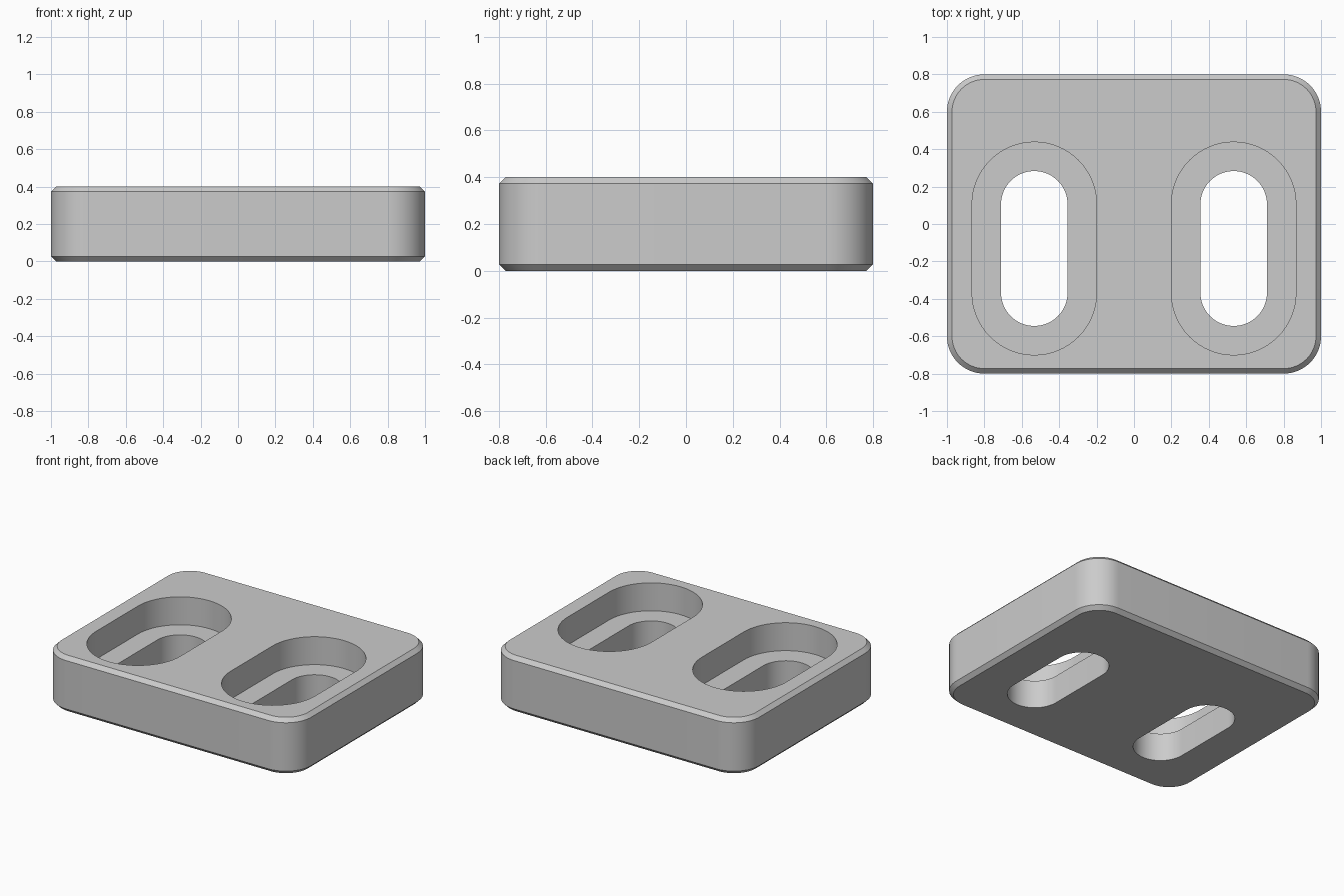
import bpy
import bmesh
from math import cos, sin, pi, radians

cube = bpy.data.objects.get("Cube")
if cube:
    bpy.data.objects.remove(cube, do_unlink=True)

HALF_X, HALF_Y, HEIGHT = 1.0, 0.8, 0.4
CORNER, CHAMFER = 0.2, 0.027
SLOT_X, SLOT_Y, SLOT_RUN = 0.533, -0.131, 0.236
POCKET_R, SLOT_R, FLOOR_Z = 0.333, 0.178, 0.2
STEPS = 16

bm = bmesh.new()


def ring(cx, cy, hx, hy, r, z):
    """Closed loop of edges in the shape of a rounded rectangle."""
    verts = []
    for quarter, (sx, sy) in enumerate(((1, 1), (-1, 1), (-1, -1), (1, -1))):
        for i in range(STEPS + 1):
            a = (quarter + i / STEPS) * pi / 2
            x = cx + sx * (hx - r) + r * cos(a)
            y = cy + sy * (hy - r) + r * sin(a)
            # Full round ends share the point between their two quarters
            if verts and (verts[-1].co.x - x) ** 2 + (verts[-1].co.y - y) ** 2 < 1e-8:
                continue
            verts.append(bm.verts.new((x, y, z)))
    return [bm.edges.new((v, verts[(i + 1) % len(verts)])) for i, v in enumerate(verts)]


def wall(lower, upper):
    for a, b in zip(lower, upper):
        bm.faces.new((a.verts[0], a.verts[1], b.verts[1], b.verts[0]))


def flat(edges, up):
    bmesh.ops.triangle_fill(bm, edges=edges, use_beauty=True, normal=(0, 0, up))


def slot_ring(side, r, z):
    return ring(side * SLOT_X, SLOT_Y, r, r + SLOT_RUN, r, z)


# Chamfered outer block
outline = []
for inset, z in ((CHAMFER, 0), (0, CHAMFER), (0, HEIGHT - CHAMFER), (CHAMFER, HEIGHT)):
    outline.append(ring(0, 0, HALF_X - inset, HALF_Y - inset, CORNER - inset, z))
for lower, upper in zip(outline, outline[1:]):
    wall(lower, upper)

# Two through slots, each with a wider pocket above
bottom, top = list(outline[0]), list(outline[-1])
for side in (-1, 1):
    slot_low = slot_ring(side, SLOT_R, 0)
    slot_high = slot_ring(side, SLOT_R, FLOOR_Z)
    pocket_low = slot_ring(side, POCKET_R, FLOOR_Z)
    pocket_high = slot_ring(side, POCKET_R, HEIGHT)
    wall(slot_low, slot_high)
    wall(slot_high, pocket_low)
    wall(pocket_low, pocket_high)
    bottom += slot_low
    top += pocket_high

# Flat bottom and top around the openings
flat(bottom, -1)
flat(top, 1)
bmesh.ops.recalc_face_normals(bm, faces=bm.faces[:])

mesh = bpy.data.meshes.new("slotted_block")
bm.to_mesh(mesh)
bm.free()
block = bpy.data.objects.new("slotted_block", mesh)
bpy.context.collection.objects.link(block)

# Plain grey finish
grey = bpy.data.materials.new("grey")
grey.use_nodes = True
colour = (0.6, 0.6, 0.6, 1)
grey.diffuse_color = colour
grey.node_tree.nodes["Principled BSDF"].inputs["Base Color"].default_value = colour
mesh.materials.append(grey)

bpy.ops.object.select_all(action="DESELECT")
block.select_set(True)
bpy.context.view_layer.objects.active = block
bpy.ops.object.shade_smooth_by_angle(angle=radians(30))
